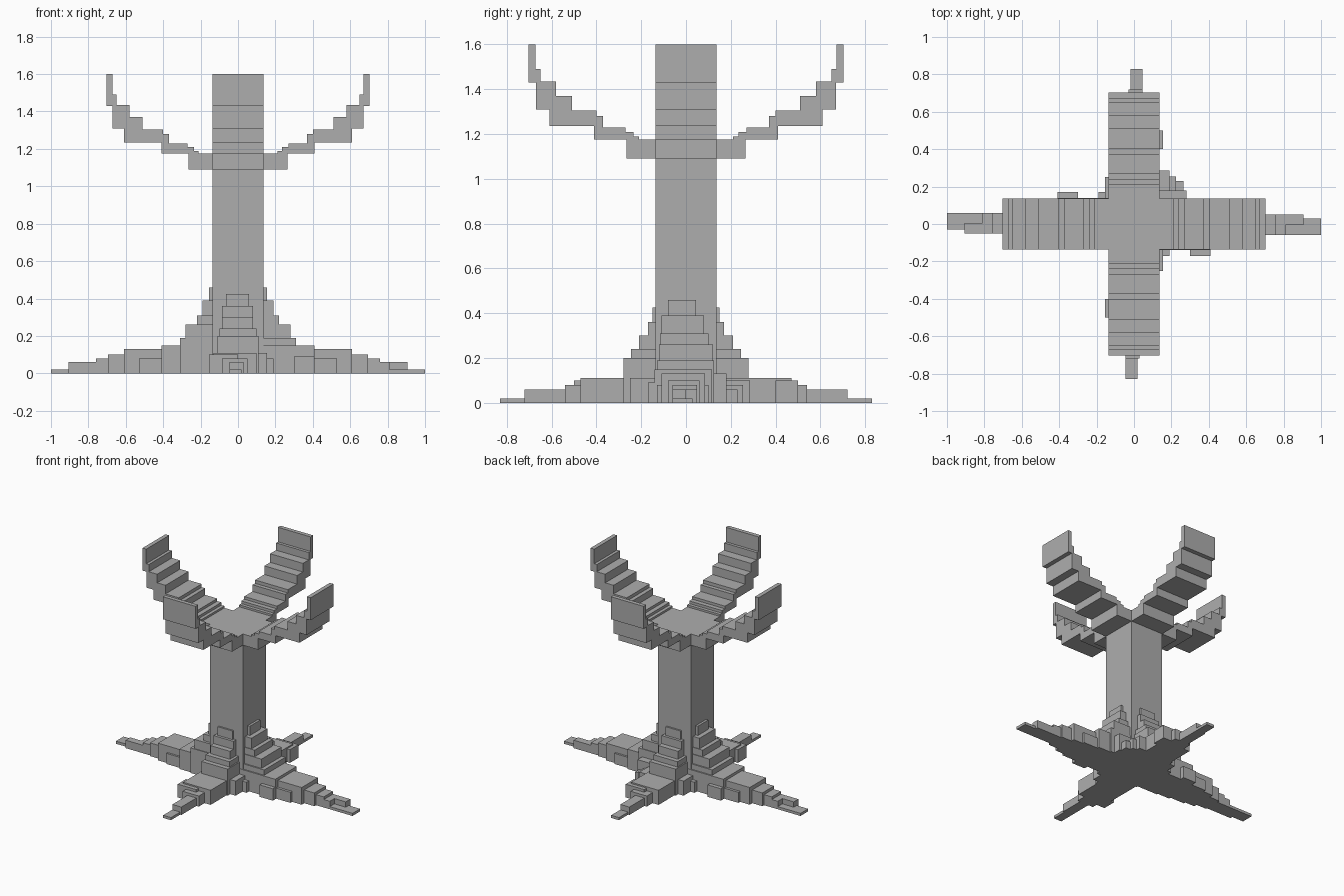
import bpy
import bmesh
from math import radians
from mathutils import Matrix, Vector

default = bpy.data.objects.get("Cube")
if default:
    bpy.data.objects.remove(default)

grey = bpy.data.materials.new("plain grey")
grey.use_nodes = True
colour = (0.42, 0.42, 0.42, 1)
grey.diffuse_color = colour
grey.node_tree.nodes["Principled BSDF"].inputs["Base Color"].default_value = colour

HALF = 0.137  # half width of trunk and branches


def finish(name, bm, angle=0):
    """Turn a bmesh into a flat shaded object, turned about the trunk."""
    bmesh.ops.rotate(bm, verts=bm.verts, cent=(0, 0, 0),
                     matrix=Matrix.Rotation(radians(angle), 3, "Z"))
    bmesh.ops.recalc_face_normals(bm, faces=bm.faces)
    mesh = bpy.data.meshes.new(name)
    bm.to_mesh(mesh)
    bm.free()
    mesh.materials.append(grey)
    obj = bpy.data.objects.new(name, mesh)
    bpy.context.collection.objects.link(obj)
    return obj


def add_box(bm, x0, x1, y0, y1, z0, z1):
    low, high = Vector((x0, y0, z0)), Vector((x1, y1, z1))
    place = Matrix.Translation((low + high) / 2) @ Matrix.Diagonal((high - low).to_4d())
    bmesh.ops.create_cube(bm, size=1, matrix=place)


def stepped(points, start):
    """Staircase corners: run out to each x at the current height, then rise."""
    corners, height = [], start
    for x, rise in points:
        corners += [(x, height), (x, rise)]
        height = rise
    return corners


# Trunk, capped level with the floor of the branch crown
bm = bmesh.new()
add_box(bm, -HALF, HALF, -HALF, HALF, 0, 1.175)
finish("trunk", bm)

# Branches: one stepped profile, extruded sideways and repeated four times
under_steps = [(.265, 1.175), (.41, 1.235), (.61, 1.31), (.67, 1.43), (.703, 1.6)]
upper_steps = [(.21, 1.19), (.235, 1.21), (.27, 1.23), (.37, 1.28), (.4, 1.305),
               (.51, 1.37), (.58, 1.435), (.65, 1.49), (.672, 1.6)]


def branch(name, angle):
    outline = [(0, 1.09)] + stepped(under_steps, 1.09)
    outline += reversed([(0, 1.175)] + stepped(upper_steps, 1.175))
    bm = bmesh.new()
    face = bm.faces.new([bm.verts.new((x, -HALF, z)) for x, z in outline])
    side = bmesh.ops.extrude_face_region(bm, geom=[face])
    moved = [v for v in side["geom"] if isinstance(v, bmesh.types.BMVert)]
    bmesh.ops.translate(bm, verts=moved, vec=(0, 2 * HALF, 0))
    finish(name, bm, angle)


for name, angle in (("left", 0), ("back", 90), ("right", 180), ("front", 270)):
    branch(name + "_branch", angle)

# Roots: stacked blocks given as (reach, side from, side to, height)
long_root = [(1, -.06, .03, .02), (.905, -.005, .05, .06), (.81, -.06, .05, .06),
             (.76, -.06, .05, .08), (.695, -.08, .06, .1), (.61, -.11, .085, .13),
             (.53, -.13, .1, .08), (.41, -.14, .115, .15), (.31, -.13, .125, .19),
             (.28, -.12, .12, .26), (.22, -.115, .1, .31), (.19, -.11, .08, .39),
             (.155, -.08, .045, .46)]
short_root = [(.83, -.045, .02, .02), (.72, -.045, .03, .06), (.54, -.085, .05, .08),
              (.47, -.13, .1, .11), (.28, -.11, .11, .2), (.245, -.1, .1, .24),
              (.21, -.085, .08, .3), (.17, -.085, .08, .36), (.15, -.065, .06, .425)]


def root(name, blocks, knob, angle):
    bm = bmesh.new()
    for reach, y0, y1, height in blocks:
        add_box(bm, 0, reach, y0, y1, 0, height)
    add_box(bm, *knob)
    finish(name, bm, angle)


long_knob = (.3, .41, -.17, 0, 0, .09)
short_knob = (.4, .5, -.155, 0, 0, .1)
root("left_root", long_root, long_knob, 0)
root("right_root", long_root, long_knob, 180)
root("front_root", short_root, short_knob, 270)
root("back_root", short_root, short_knob, 90)

# Small stepped lumps filling the corners between the roots
for name, angle in (("front_left", 0), ("back_right", 180)):
    bm = bmesh.new()
    add_box(bm, 0, .155, -.25, 0, 0, .11)
    add_box(bm, 0, .19, -.17, 0, 0, .08)
    finish(name + "_lump", bm, angle)

bm = bmesh.new()
for x, y, height in ((.19, .285, .1), (.225, .255, .08), (.265, .23, .06), (.28, .18, .13)):
    add_box(bm, 0, x, 0, y, 0, height)
finish("back_left_lump", bm)
